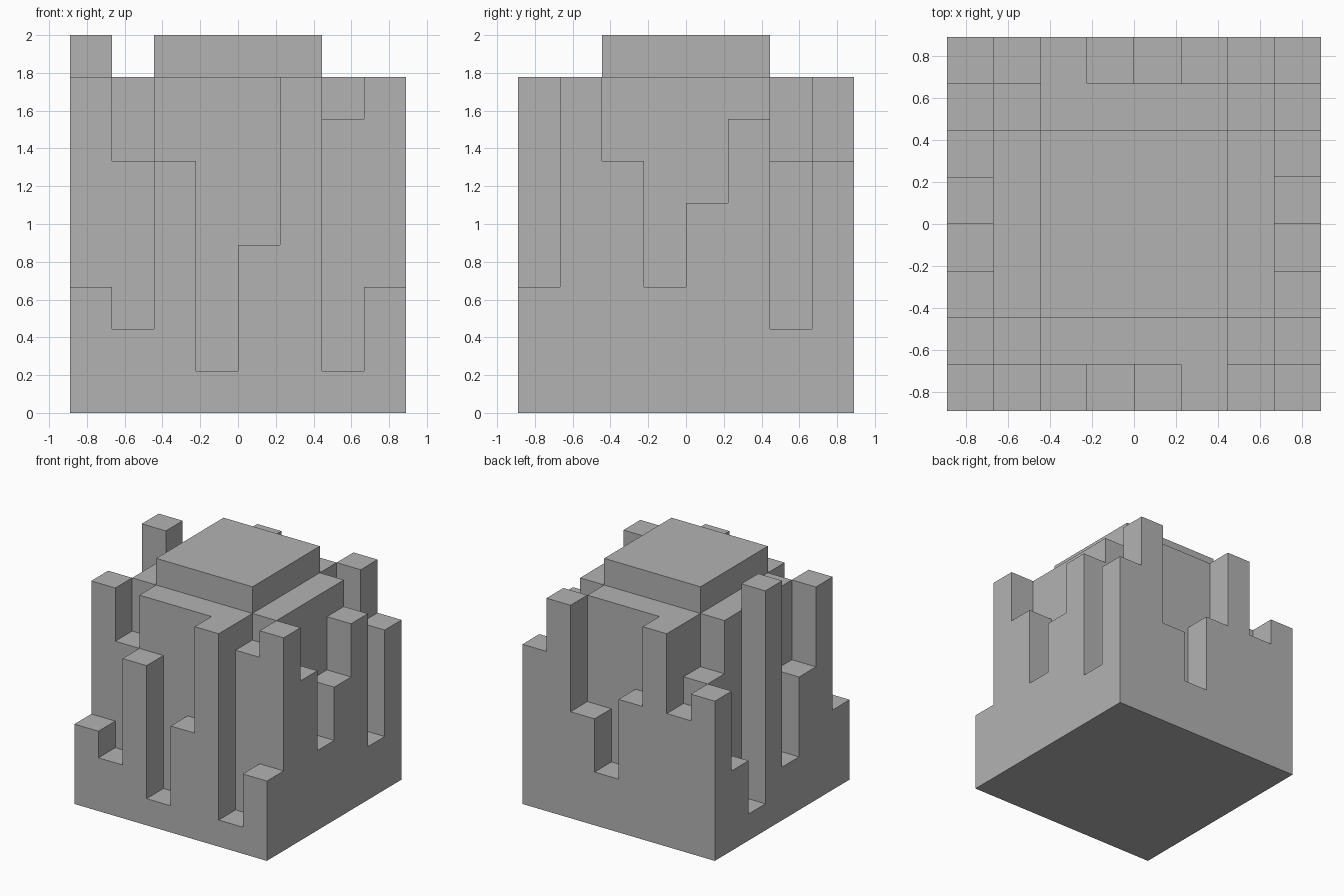
import bpy
import bmesh
from mathutils import Vector

if "Cube" in bpy.data.objects:
    bpy.data.objects.remove(bpy.data.objects["Cube"], do_unlink=True)

N = 8            # cells per side
CELL = 2 / 9     # size of one cubic cell

# Grey material
grey = bpy.data.materials.new("plain_grey")
grey.use_nodes = True
colour = (0.45, 0.45, 0.45, 1)
grey.diffuse_color = colour
grey.node_tree.nodes["Principled BSDF"].inputs["Base Color"].default_value = colour

# Outer pillars, in cells: front and back run along x, the sides along y
front = [3, 2, 6, 1, 4, 8, 1, 3]
back = [6, 5, 8, 5, 2, 4, 8, 6]
low_x_side = [3, 8, 5, 2, 9, 1, 3, 6]
high_x_side = [3, 8, 6, 3, 5, 7, 2, 6]


def height(i, j):
    """Column height in cells; nothing stands outside the square."""
    if not (0 <= i < N and 0 <= j < N):
        return 0
    if j in (0, N - 1):
        return (back if j else front)[i]
    if i in (0, N - 1):
        return (high_x_side if i else low_x_side)[j]
    # Core: raised cap, four shoulders, lower corner steps
    inner_x, inner_y = 2 <= i <= 5, 2 <= j <= 5
    if inner_x and inner_y:
        return 9
    if inner_x or inner_y:
        return 8
    return 7 if (i, j) == (6, 1) else 6


def quad(bm, points):
    bm.faces.new([bm.verts.new(Vector((x - N / 2, y - N / 2, z)) * CELL)
                  for x, y, z in points])


# One closed skin: column tops, underside and the exposed walls
bm = bmesh.new()
for i in range(N):
    for j in range(N):
        h = height(i, j)
        ring = [(i, j), (i + 1, j), (i + 1, j + 1), (i, j + 1)]
        quad(bm, [(x, y, h) for x, y in ring])
        quad(bm, [(x, y, 0) for x, y in reversed(ring)])
        steps = [(0, -1), (1, 0), (0, 1), (-1, 0)]
        for side, (dx, dy) in enumerate(steps):
            a, b = ring[side], ring[(side + 1) % 4]
            for z in range(height(i + dx, j + dy), h):
                quad(bm, [(*a, z), (*b, z), (*b, z + 1), (*a, z + 1)])

# Weld the cells and merge coplanar faces into clean panels
bmesh.ops.remove_doubles(bm, verts=bm.verts, dist=CELL / 100)
bmesh.ops.dissolve_limit(bm, angle_limit=0.01, verts=bm.verts, edges=bm.edges)

mesh = bpy.data.meshes.new("stepped_block")
bm.to_mesh(mesh)
bm.free()
mesh.materials.append(grey)
block = bpy.data.objects.new("stepped_block", mesh)
bpy.context.collection.objects.link(block)
